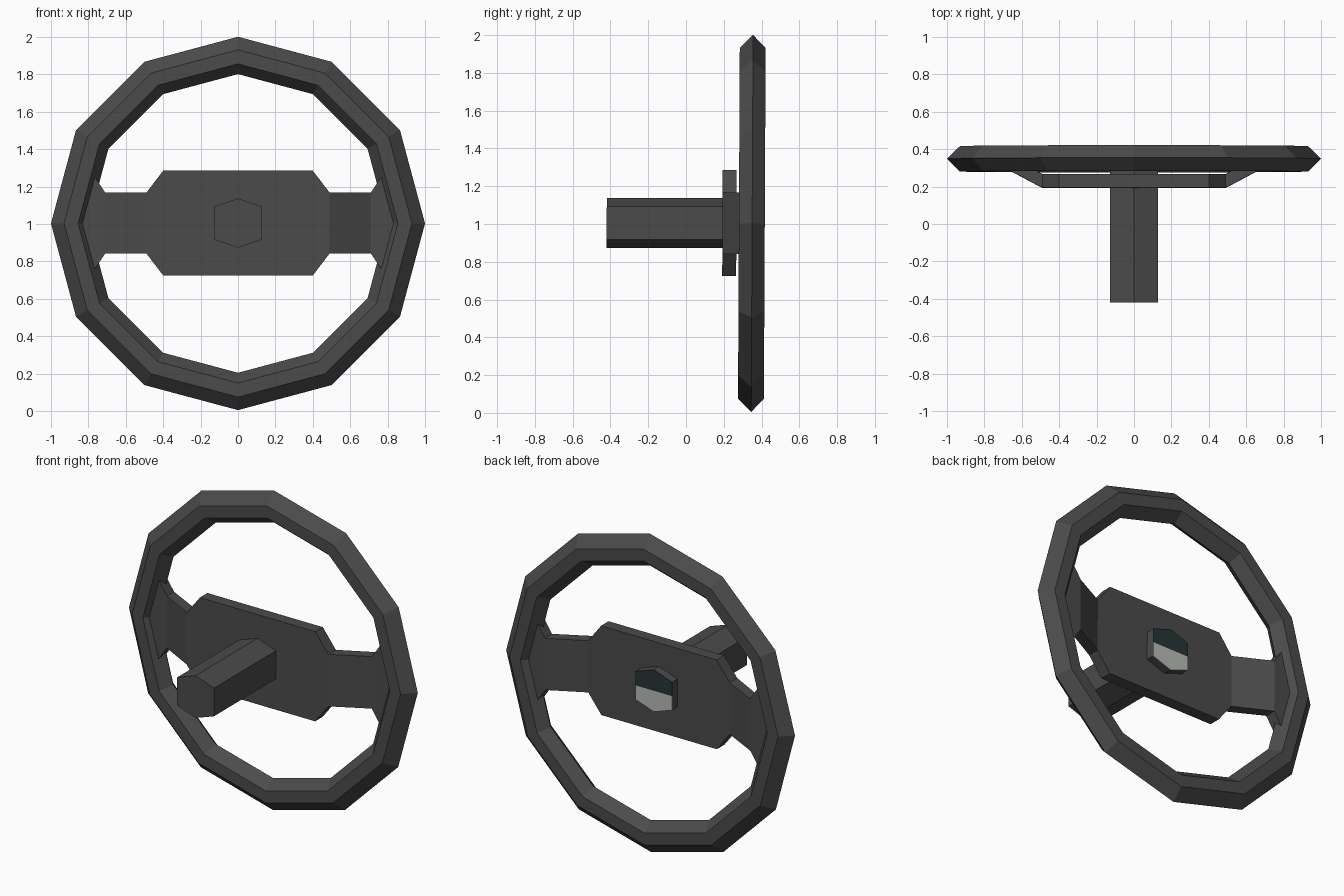
import bpy, bmesh, math

if "Cube" in bpy.data.objects:
    bpy.data.objects.remove(bpy.data.objects["Cube"])


def material(name, rgb):
    m = bpy.data.materials.new(name)
    m.diffuse_color = (*rgb, 1)
    m.use_nodes = True
    m.node_tree.nodes["Principled BSDF"].inputs["Base Color"].default_value = m.diffuse_color
    return m


DARK = material("dark grey plastic", (0.07, 0.07, 0.07))
TEAL = material("dark teal", (0.021, 0.034, 0.036))
LIGHT = material("light grey", (0.48, 0.50, 0.48))


def loft(name, rings, closed=False, mats=(DARK,)):
    """Skin a list of equal-sized point rings, capped unless closed."""
    bm = bmesh.new()
    # the whole wheel leans back very slightly
    vs = [[bm.verts.new((x, y + 0.005 * (z - 1), z)) for x, y, z in r] for r in rings]
    n, k = len(vs[0]), len(vs)
    for i in range(k if closed else k - 1):
        a, b = vs[i], vs[(i + 1) % k]
        for j in range(n):
            bm.faces.new((a[j], a[(j + 1) % n], b[(j + 1) % n], b[j]))
    if not closed:
        bm.faces.new(vs[0])
        bm.faces.new(vs[-1])
    bmesh.ops.recalc_face_normals(bm, faces=bm.faces[:])
    me = bpy.data.meshes.new(name)
    bm.to_mesh(me)
    bm.free()
    for m in mats:
        me.materials.append(m)
    ob = bpy.data.objects.new(name, me)
    bpy.context.collection.objects.link(ob)
    return ob


# Rim: twelve-sided ring with a six-sided cross-section
section = [(1.0, 0.35), (0.93, 0.28), (0.855, 0.28),
           (0.80, 0.35), (0.855, 0.417), (0.93, 0.417)]
rim = []
for i in range(12):
    a = math.radians(30 * i)
    rim.append([(r * math.cos(a), y, 1.003 + 0.998 * r * math.sin(a)) for r, y in section])
loft("rim", rim, closed=True)

# Hub plate with both spokes: half height, front y and back y along x
stations = [(0.40, 0.28, 0.193, 0.267), (0.49, 0.1625, 0.193, 0.267),
            (0.71, 0.1625, 0.31, 0.38), (0.765, 0.245, 0.31, 0.38),
            (0.835, 0.10, 0.31, 0.38)]
full = [(-x, h, f, b) for x, h, f, b in reversed(stations)] + stations
ZC = 1.005
loft("hub_and_spokes", [[(x, f, ZC - h), (x, f, ZC + h), (x, b, ZC + h), (x, b, ZC - h)]
                        for x, h, f, b in full])

# Steering column: hexagonal shaft
hexa = [(0, 0.132), (0.127, 0.088), (0.127, -0.088),
        (0, -0.132), (-0.127, -0.088), (-0.127, 0.088)]
loft("column", [[(x, y, ZC + z) for x, z in hexa] for y in (-0.42, 0.20)])

# Centre button on the driver side
loft("centre_button", [[(x, y, ZC + z) for x, z in hexa] for y in (0.26, 0.316)])

# Two-tone badge plates on the button: teal upper half, light lower half
upper = [(-0.127, 0), (-0.127, 0.088), (0, 0.132), (0.127, 0.088), (0.127, 0)]
for name, s, mat in (("badge_upper", 1, TEAL), ("badge_lower", -1, LIGHT)):
    loft(name, [[(x, y, ZC + s * z) for x, z in upper] for y in (0.316, 0.32)], mats=(mat,))
